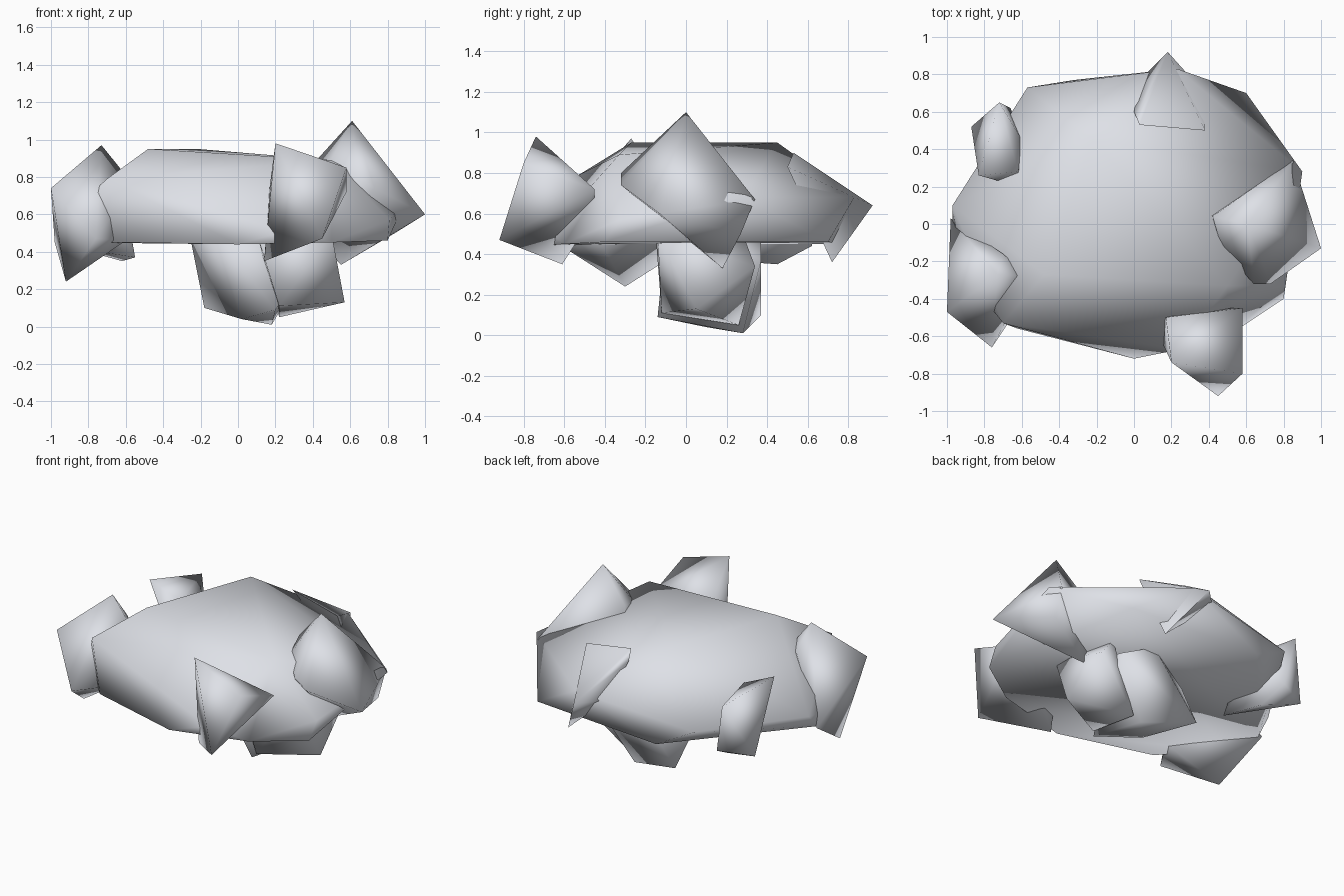
import bpy, bmesh
from math import radians

cube = bpy.data.objects.get("Cube")
if cube:
    bpy.data.objects.remove(cube, do_unlink=True)

# Single stone colour
stone = bpy.data.materials.new("pale_blue_grey_stone")
stone.use_nodes = True
colour = (0.76, 0.78, 0.83, 1.0)
stone.diffuse_color = colour
stone.node_tree.nodes["Principled BSDF"].inputs["Base Color"].default_value = colour


def make_rock(name, corners, crease=110):
    """Wrap a few corner points in a convex, smooth-shaded rock."""
    bm = bmesh.new()
    for corner in corners:
        bm.verts.new(corner)
    bmesh.ops.convex_hull(bm, input=bm.verts[:])
    unused = [v for v in bm.verts if not v.link_faces]
    bmesh.ops.delete(bm, geom=unused, context='VERTS')
    bmesh.ops.dissolve_limit(bm, angle_limit=radians(2), verts=bm.verts[:], edges=bm.edges[:])
    bmesh.ops.recalc_face_normals(bm, faces=bm.faces[:])
    mesh = bpy.data.meshes.new(name)
    bm.to_mesh(mesh)
    bm.free()
    mesh.materials.append(stone)
    rock = bpy.data.objects.new(name, mesh)
    bpy.context.collection.objects.link(rock)
    bpy.ops.object.select_all(action='DESELECT')
    rock.select_set(True)
    bpy.context.view_layer.objects.active = rock
    bpy.ops.object.shade_smooth_by_angle(angle=radians(crease))


# Large flat slab: top corners, upper rim, then flat underside
slab_top = [(-.22, .45, .95), (-.48, -.27, .95), (.5, -.33, .89)]
slab_rim = [(-.7, -.53, .79), (.9, .28, .68), (.23, .83, .68), (-.57, .73, .58),
            (-.97, .1, .55), (.81, -.33, .57), (.25, -.67, .51)]
slab_base = [(-.62, -.56, .45), (0, -.72, .44), (.5, -.6, .45), (.8, -.4, .46), (.6, .7, .46),
             (-.32, .77, .45), (-.97, 0, .45), (-.92, -.25, .45)]
make_rock("main_slab", slab_top + slab_rim + slab_base)

# Smaller rocks embedded around the rim
make_rock("front_right_rock", [(-.73, -.27, .97), (-.92, -.3, .24), (-1, -.47, .74), (-.76, -.66, .47),
                               (-.98, .03, .45), (-.56, -.28, .76), (-.7, -.16, .8), (-.6, -.42, .46)])
make_rock("front_left_rock", [(.2, -.74, .98), (.14, -.61, .35), (.45, -.92, .47), (.58, -.45, .72),
                              (.58, -.8, .85), (.17, -.5, .75), (.4, -.45, .6)])
make_rock("left_rock", [(.61, 0, 1.1), (1, -.13, .6), (.85, .34, .67), (.84, .27, .5), (.64, -.32, .8),
                        (.73, -.32, .74), (.55, .18, .33), (.42, .04, .89), (.47, -.13, .84),
                        (.4, .08, .5)])
make_rock("back_rock", [(.18, .92, .64), (.38, .5, .83), (.03, .53, .9), (0, .6, .85),
                        (.36, .72, .36), (.26, .83, .53), (.03, .77, .65)])
make_rock("back_right_rock", [(-.72, .65, .76), (-.83, .26, .84), (-.87, .52, .42), (-.62, .45, .35),
                              (-.55, .18, .37), (-.66, .62, .44), (-.6, .45, .65), (-.62, .28, .75)])

# Cluster of two rocks underneath
make_rock("underside_rock", [(-.18, .37, .1), (.18, .28, .01), (.02, .1, .04), (.2, -.14, .09),
                             (-.26, .12, .5), (-.1, -.1, .48), (.15, .37, .5), (.4, .37, .37),
                             (.3, .1, .5)])
make_rock("underside_left_rock", [(.57, .05, .13), (.22, -.12, .11), (.22, .26, .05), (.53, .34, .34),
                                  (.5, -.14, .5), (.1, -.15, .5), (.4, .28, .5)])
